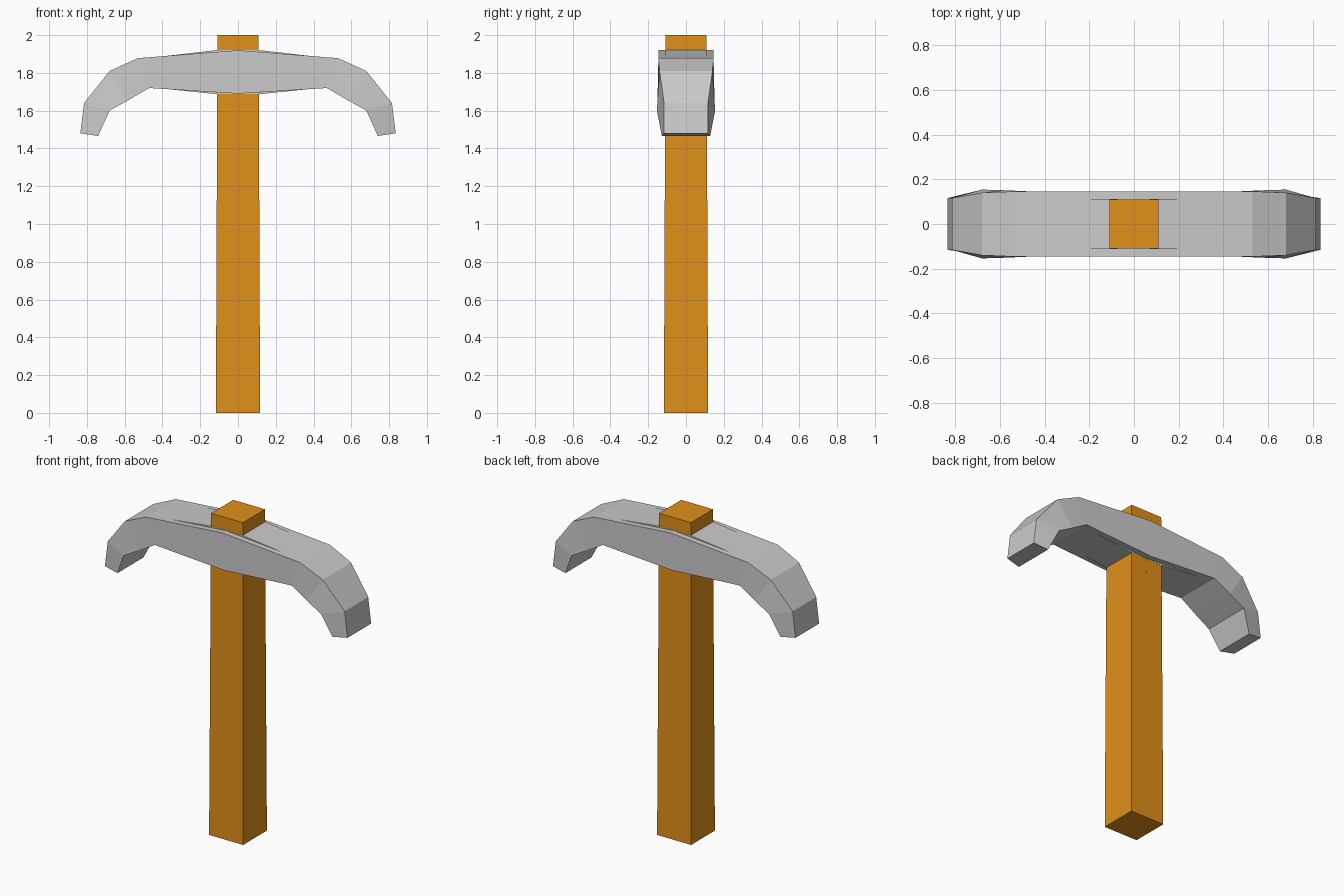
import bpy, bmesh

if "Cube" in bpy.data.objects:
    bpy.data.objects.remove(bpy.data.objects["Cube"])

def mat(name, col):
    m = bpy.data.materials.new(name)
    m.diffuse_color = col
    m.use_nodes = True
    m.node_tree.nodes["Principled BSDF"].inputs["Base Color"].default_value = m.diffuse_color
    return m

def loft(name, rings, material=None):
    """Skin a row of four-cornered rings and cap both ends."""
    bm = bmesh.new()
    vs = [[bm.verts.new(p) for p in r] for r in rings]
    for a, b in zip(vs, vs[1:]):
        for i in range(4):
            j = (i + 1) % 4
            bm.faces.new((a[i], a[j], b[j], b[i]))
    bm.faces.new(vs[0])
    bm.faces.new(vs[-1][::-1])
    bmesh.ops.recalc_face_normals(bm, faces=bm.faces[:])
    me = bpy.data.meshes.new(name)
    bm.to_mesh(me)
    bm.free()
    ob = bpy.data.objects.new(name, me)
    bpy.context.collection.objects.link(ob)
    if material:
        me.materials.append(material)
    return ob

def head_rings(half):
    """Mirror stations (top x, z, half width, bottom x, z, half width)."""
    def ring(s, d):
        tx, tz, tw, bx, bz, bw = s
        return [(d*tx, -tw, tz), (d*tx, tw, tz), (d*bx, bw, bz), (d*bx, -bw, bz)]
    left = [ring(s, -1) for s in reversed(half) if s[0] > 0]
    return left + [ring(s, 1) for s in half]

def square(h, z):
    return [(-h, -h, z), (h, -h, z), (h, h, z), (-h, h, z)]

wood = mat("wood", (0.75, 0.28, 0.01, 1))

# Tapered handle
loft("handle", [square(0.117, 0), square(0.109, 2.0)], wood)

# Curved double-ended head
loft("pick_head", head_rings([
    (0, 1.92, 0.146, 0, 1.69, 0.146),
    (0.53, 1.878, 0.146, 0.47, 1.72, 0.146),
    (0.68, 1.81, 0.140, 0.58, 1.656, 0.151),
    (0.815, 1.64, 0.116, 0.68, 1.60, 0.154),
    (0.835, 1.48, 0.116, 0.74, 1.466, 0.128),
]))

# Slightly raised strip around the handle socket
loft("socket_strip", head_rings([
    (0.11, 1.921, 0.111, 0.11, 1.687, 0.111),
    (0.50, 1.876, 0.111, 0.45, 1.722, 0.111),
]))

# Tiny pin through the handle
bpy.ops.mesh.primitive_cube_add(size=1, location=(0, 0, 1.6))
pin = bpy.context.object
pin.name = "pin"
pin.scale = (0.006, 0.224, 0.006)
pin.data.materials.append(wood)
